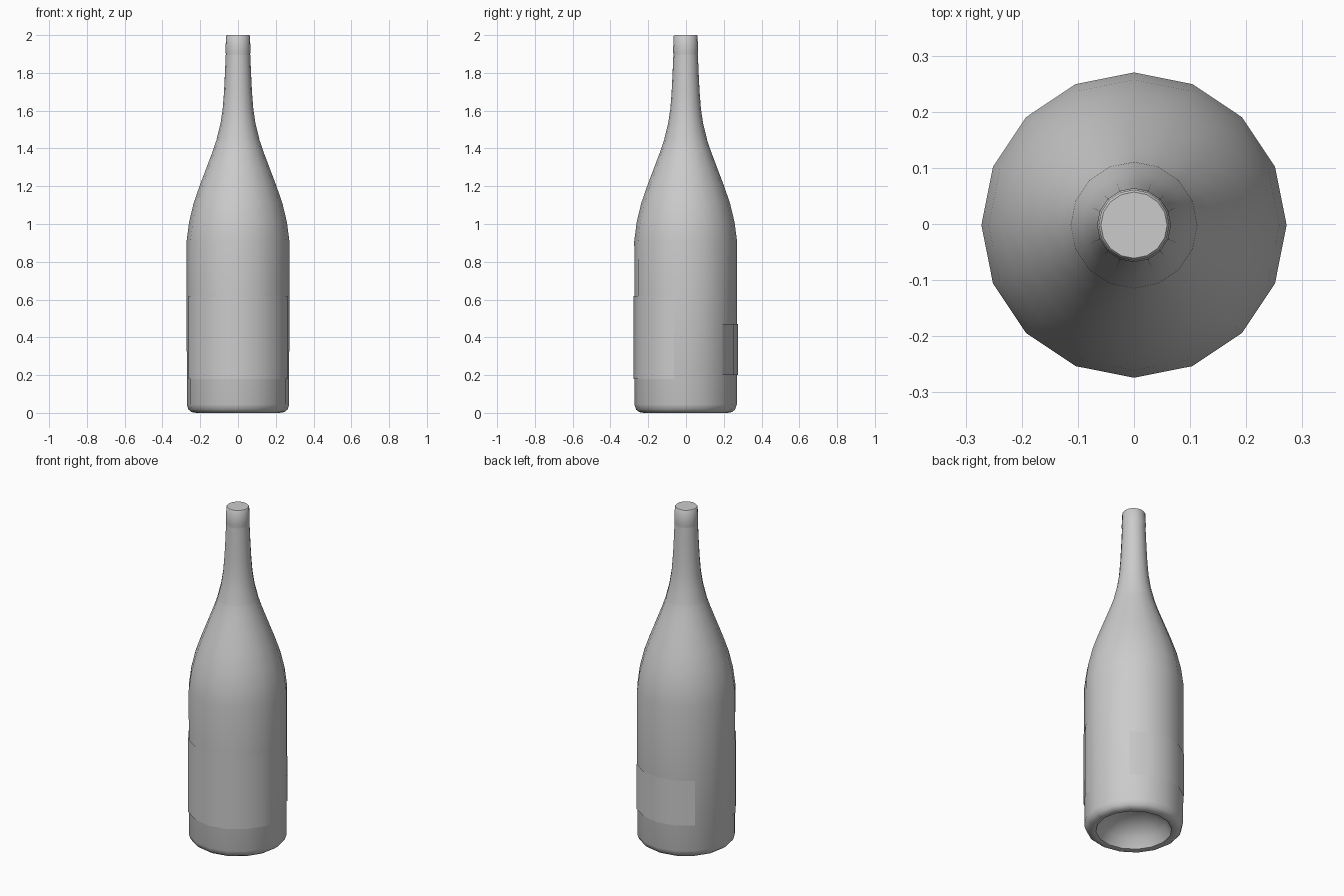
import bpy, bmesh
from math import sin, cos, pi, radians

cube = bpy.data.objects.get("Cube")
if cube:
    bpy.data.objects.remove(cube, do_unlink=True)

SIDES = 16
STEP = 2 * pi / SIDES
CENTRE_Y = -0.002

grey = bpy.data.materials.new("plain grey")
grey.use_nodes = True
grey.diffuse_color = (0.6, 0.6, 0.6, 1)
grey.node_tree.nodes["Principled BSDF"].inputs["Base Color"].default_value = (0.6, 0.6, 0.6, 1)


def finish(name, bm, angle=40):
    mesh = bpy.data.meshes.new(name)
    bm.to_mesh(mesh)
    bm.free()
    mesh.materials.append(grey)
    ob = bpy.data.objects.new(name, mesh)
    ob.location.y = CENTRE_Y
    bpy.context.collection.objects.link(ob)
    bpy.ops.object.select_all(action="DESELECT")
    ob.select_set(True)
    bpy.context.view_layer.objects.active = ob
    bpy.ops.object.shade_smooth_by_angle(angle=radians(angle))
    return ob


def lathe(name, profile):
    """Revolve (radius, height) points; a zero radius closes the end."""
    bm = bmesh.new()
    verts = [bm.verts.new((r, 0, z)) for r, z in profile]
    edges = [bm.edges.new(pair) for pair in zip(verts, verts[1:])]
    bmesh.ops.spin(bm, geom=verts + edges, cent=(0, 0, 0), axis=(0, 0, 1),
                   angle=2 * pi, steps=SIDES, use_merge=True)
    bmesh.ops.remove_doubles(bm, verts=bm.verts, dist=0.0005)
    bmesh.ops.recalc_face_normals(bm, faces=bm.faces)
    return finish(name, bm)


def label(name, middle, half_width, bottom, top, radius):
    """Thin sheet that follows the flat sides of the body."""
    ends = [middle - half_width, middle + half_width]
    corners = [i * STEP for i in range(-SIDES, 2 * SIDES)
               if ends[0] + 0.01 < i * STEP < ends[1] - 0.01]
    bm = bmesh.new()
    columns = []
    for a in [ends[0]] + corners + [ends[1]]:
        r = radius * cos(STEP / 2) / cos(a % STEP - STEP / 2)
        columns.append([bm.verts.new((r * cos(a), r * sin(a), z)) for z in (bottom, top)])
    for (a, b), (c, d) in zip(columns, columns[1:]):
        bm.faces.new((a, c, d, b))
    return finish(name, bm)


# Neck curve, shared by the glass and the foil sleeve
neck = [(0.112, 1.45), (0.092, 1.53), (0.08, 1.61), (0.073, 1.70),
        (0.068, 1.80), (0.064, 1.895)]

# Glass body with a hollow under the base
lathe("bottle_body", [
    (0, 0.13), (0.07, 0.122), (0.13, 0.098), (0.18, 0.055), (0.208, 0.004),
    (0.222, 0), (0.245, 0.004), (0.262, 0.017), (0.271, 0.045), (0.272, 0.91),
    (0.259, 1.01), (0.235, 1.11), (0.204, 1.2), (0.168, 1.295), (0.134, 1.385),
] + neck + [(0.066, 1.91), (0.066, 1.93), (0.063, 1.995), (0.059, 2.0), (0, 2.0)])

# Foil sleeve lying just outside the neck
lathe("neck_foil", [(r + 0.001, z) for r, z in neck])

# Paper labels
label("front_label", -pi / 2, radians(77), 0.18, 0.62, 0.275)
label("back_label", pi / 2, radians(45), 0.2, 0.47, 0.276)
